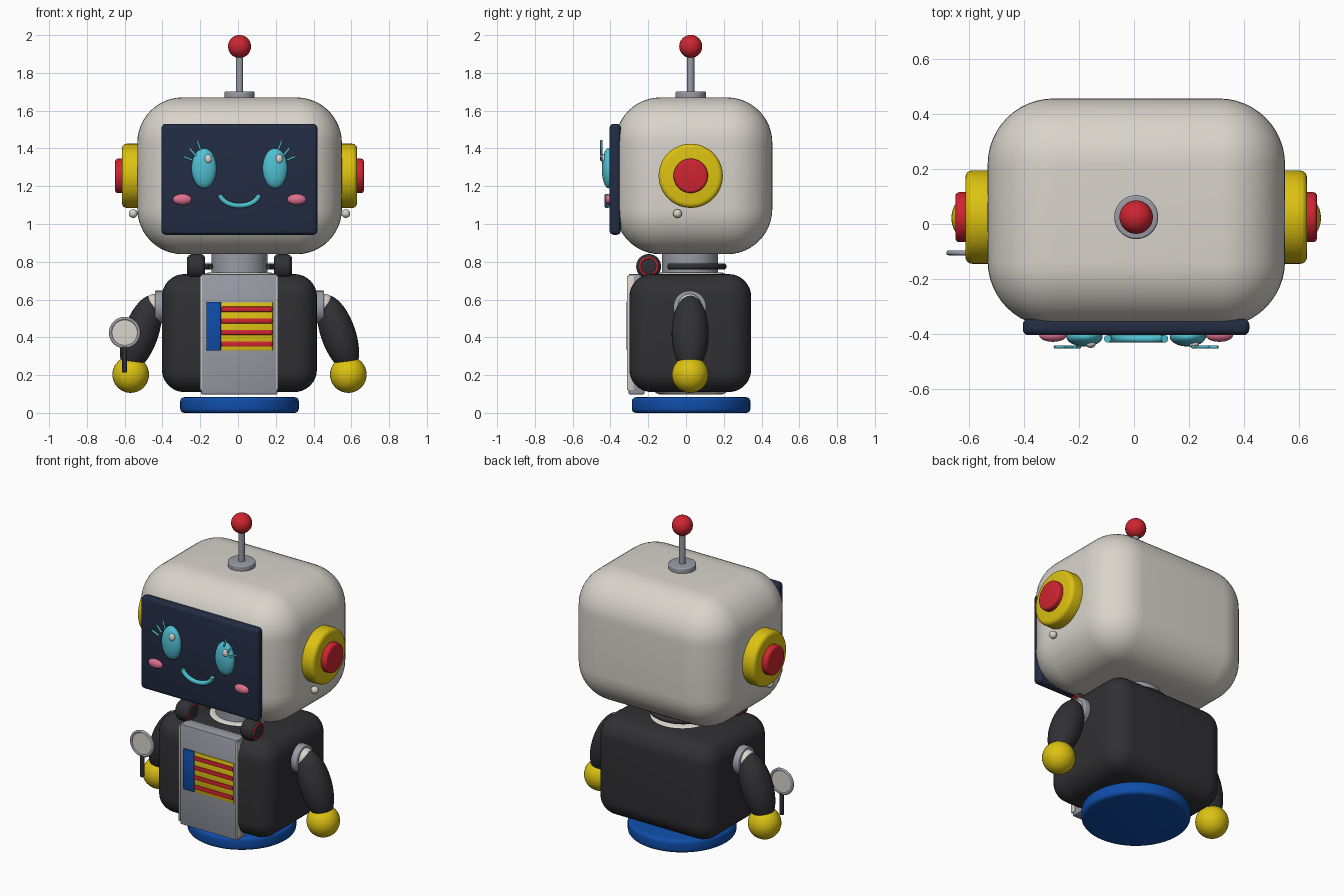
import bpy, bmesh, math
from mathutils import Matrix, Vector

if "Cube" in bpy.data.objects:
    bpy.data.objects.remove(bpy.data.objects["Cube"])

CX, CY = 0.008, 0.025          # axis of symmetry of the robot


def mat(name, *rgb):
    m = bpy.data.materials.new(name)
    m.diffuse_color = (*rgb, 1)
    m.use_nodes = True
    m.node_tree.nodes["Principled BSDF"].inputs["Base Color"].default_value = m.diffuse_color
    return m


WHITE = mat("warm white", 0.69, 0.66, 0.60)
DARK = mat("charcoal", 0.030, 0.030, 0.035)
GREY = mat("steel grey", 0.32, 0.33, 0.38)
YELLOW = mat("yellow", 0.72, 0.54, 0.006)
RED = mat("red", 0.62, 0.018, 0.03)
BLUE = mat("blue", 0.005, 0.075, 0.40)
NAVY = mat("navy", 0.016, 0.025, 0.055)
CYAN = mat("cyan", 0.08, 0.53, 0.65)
PINK = mat("pink", 0.72, 0.16, 0.27)


def finish(bm, name, material):
    bmesh.ops.recalc_face_normals(bm, faces=bm.faces)
    me = bpy.data.meshes.new(name)
    bm.to_mesh(me)
    bm.free()
    ob = bpy.data.objects.new(name, me)
    bpy.context.collection.objects.link(ob)
    me.materials.append(material)
    bpy.ops.object.select_all(action='DESELECT')
    ob.select_set(True)
    bpy.context.view_layer.objects.active = ob
    bpy.ops.object.shade_smooth_by_angle(angle=math.radians(35))
    return ob


def box(name, x, y, z, material, r=0.0, seg=3):
    """Box from three (low, high) ranges with rounded edges."""
    bm = bmesh.new()
    bmesh.ops.create_cube(bm, size=1)
    for v in bm.verts:
        v.co = [(a + b) / 2 + c * (b - a) for (a, b), c in zip((x, y, z), v.co)]
    if r:
        bmesh.ops.bevel(bm, geom=bm.edges[:], offset=r, segments=seg,
                        profile=0.5, affect='EDGES')
    return finish(bm, name, material)


def rod(name, p, q, radius, material, r=0.0, n=48):
    """Cylinder from p to q with rounded rims."""
    p, q = Vector(p), Vector(q)
    bm = bmesh.new()
    bmesh.ops.create_cone(bm, cap_ends=True, segments=n, radius1=radius,
                          radius2=radius, depth=(q - p).length)
    if r:
        rims = [e for e in bm.edges if abs(e.verts[0].co.z - e.verts[1].co.z) < 1e-5]
        bmesh.ops.bevel(bm, geom=rims, offset=r, segments=4, profile=0.5, affect='EDGES')
    turn = Vector((0, 0, 1)).rotation_difference(q - p).to_matrix().to_4x4()
    bm.transform(Matrix.Translation((p + q) / 2) @ turn)
    return finish(bm, name, material)


def ball(name, c, size, material, tilt=0.0):
    """Ellipsoid, optionally tilted about y."""
    bm = bmesh.new()
    bmesh.ops.create_uvsphere(bm, u_segments=32, v_segments=20, radius=1)
    bm.transform(Matrix.Translation(c) @ Matrix.Rotation(tilt, 4, 'Y')
                 @ Matrix.Diagonal((*size, 1)))
    return finish(bm, name, material)


def tube(name, pts, radius, material, closed=False):
    """Round tube along a path."""
    cu = bpy.data.curves.new(name, 'CURVE')
    cu.dimensions = '3D'
    cu.bevel_depth = radius
    cu.bevel_resolution = 3
    cu.use_fill_caps = True
    s = cu.splines.new('POLY')
    s.points.add(len(pts) - 1)
    for pt, c in zip(s.points, pts):
        pt.co = (*c, 1)
    s.use_cyclic_u = closed
    cu.materials.append(material)
    ob = bpy.data.objects.new(name, cu)
    bpy.context.collection.objects.link(ob)
    return ob


def arc(f, a, b, n=24):
    return [f(math.radians(a + (b - a) * i / n)) for i in range(n + 1)]


# Head and face screen
box("head", (-0.533, 0.55), (-0.375, 0.457), (0.84, 1.67), WHITE, 0.24, 12)
box("face_screen", (-0.405, 0.42), (-0.405, -0.345), (0.943, 1.53), NAVY, 0.022, 4)

# Smile
tube("smile", arc(lambda t: (CX + 0.105 * math.cos(t), -0.418,
                             1.165 + 0.068 * math.sin(t)), 188, 352), 0.014, CYAN)

# Antenna
rod("antenna_base", (CX, CY, 1.655), (CX, CY, 1.702), 0.08, GREY, 0.008)
rod("antenna_rod", (CX, CY, 1.69), (CX, CY, 1.91), 0.019, GREY, n=24)
ball("antenna_ball", (CX, CY, 1.94), (0.061,) * 3, RED)

# Neck, inner core, torso and base
rod("neck", (CX, CY - 0.004, 0.72), (CX, CY - 0.004, 0.88), 0.148, GREY)
rod("inner_core", (CX, CY, 0.097), (CX, CY, 0.744), 0.20, WHITE, 0.04)
box("torso", (-0.403, 0.418), (-0.30, 0.345), (0.11, 0.735), DARK, 0.12, 8)
rod("base", (CX, CY + 0.002, 0), (CX, CY + 0.002, 0.083), 0.314, BLUE, 0.022, 64)

# Chest panel with edge trims
box("chest_panel", (-0.195, 0.208), (-0.304, -0.22), (0.098, 0.735), GREY, 0.006, 2)
for name, x in (("left", -0.196), ("right", 0.206)):
    box(name + "_panel_trim", (x - 0.006, x + 0.006), (-0.313, -0.275),
        (0.12, 0.725), WHITE, 0.003, 2)

# Striped badge
box("badge_plate", (-0.10, 0.185), (-0.310, -0.295), (0.33, 0.585), YELLOW, 0.004, 2)
box("badge_block", (-0.167, -0.09), (-0.315, -0.295), (0.33, 0.588), BLUE, 0.005, 2)
for i in range(4):
    z = 0.365 + 0.061 * i
    box(f"badge_stripe_{i + 1}", (-0.09, 0.182), (-0.316, -0.30),
        (z - 0.014, z + 0.014), RED, 0.006, 2)

# Headphone band behind the neck
tube("headphone_band", arc(lambda t: (CX + 0.185 * math.cos(t), 0.015 + 0.185 * math.sin(t),
                                      0.775), -35, 215, 40), 0.016, DARK)

for side, s in (("left", -1), ("right", 1)):
    X = lambda d: CX + s * d

    # Eye, highlight, cheek and lashes
    ball(side + "_eye", (X(0.188), -0.41, 1.295), (0.066, 0.036, 0.106), CYAN)
    ball(side + "_eye_highlight", (X(0.188) + 0.022, -0.437, 1.345),
         (0.019, 0.014, 0.023), WHITE)
    ball(side + "_cheek", (X(0.303), -0.405, 1.13), (0.05, 0.024, 0.029), PINK)
    for i, (a, b, c, d) in enumerate(((0.25, 1.338, 0.298, 1.358),
                                      (0.232, 1.362, 0.265, 1.402),
                                      (0.206, 1.392, 0.224, 1.443))):
        tube(f"{side}_lash_{i + 1}", [(X(a), -0.448, b), (X(c), -0.448, d)], 0.006, CYAN)

    # Ear discs and small bead
    rod(side + "_ear", (X(0.50), CY, 1.255), (X(0.622), CY, 1.255), 0.17, YELLOW, 0.025)
    rod(side + "_ear_button", (X(0.60), CY, 1.255), (X(0.658), CY, 1.255), 0.091, RED, 0.014)
    ball(side + "_bead", (X(0.563), -0.045, 1.055), (0.023,) * 3, WHITE)

    # Headphone cup with red rings
    rod(side + "_headphone_cup", (X(0.182), -0.198, 0.775), (X(0.275), -0.198, 0.775),
        0.066, DARK, 0.024, 32)
    for j, d in enumerate((0.188, 0.272)):
        tube(f"{side}_cup_ring_{j + 1}", arc(lambda t: (
            X(d), -0.198 + 0.046 * math.cos(t), 0.775 + 0.046 * math.sin(t)),
            0, 345, 23), 0.006, RED, True)

    # Shoulder, arm and hand
    rod(side + "_shoulder_socket", (X(0.38), CY - 0.005, 0.56),
        (X(0.448), CY - 0.005, 0.56), 0.087, GREY, 0.006)
    ball(side + "_shoulder", (X(0.445), CY - 0.005, 0.565), (0.066, 0.062, 0.066), WHITE)
    ball(side + "_arm", (X(0.522), CY - 0.003, 0.42), (0.092, 0.098, 0.212), DARK,
         tilt=-s * math.radians(19))
    ball(side + "_hand", (X(0.576), CY - 0.003, 0.203), (0.097,) * 3, YELLOW)

# Hand mirror
MX, MY = -0.60, -0.105
rod("mirror_glass", (MX, MY - 0.004, 0.425), (MX, MY + 0.004, 0.425), 0.074, WHITE)
tube("mirror_rim", arc(lambda t: (MX + 0.075 * math.cos(t), MY, 0.425 + 0.075 * math.sin(t)),
                       0, 350, 35), 0.009, GREY, True)
rod("mirror_handle", (MX, MY, 0.215), (MX, MY, 0.352), 0.013, DARK, 0.003, 20)
